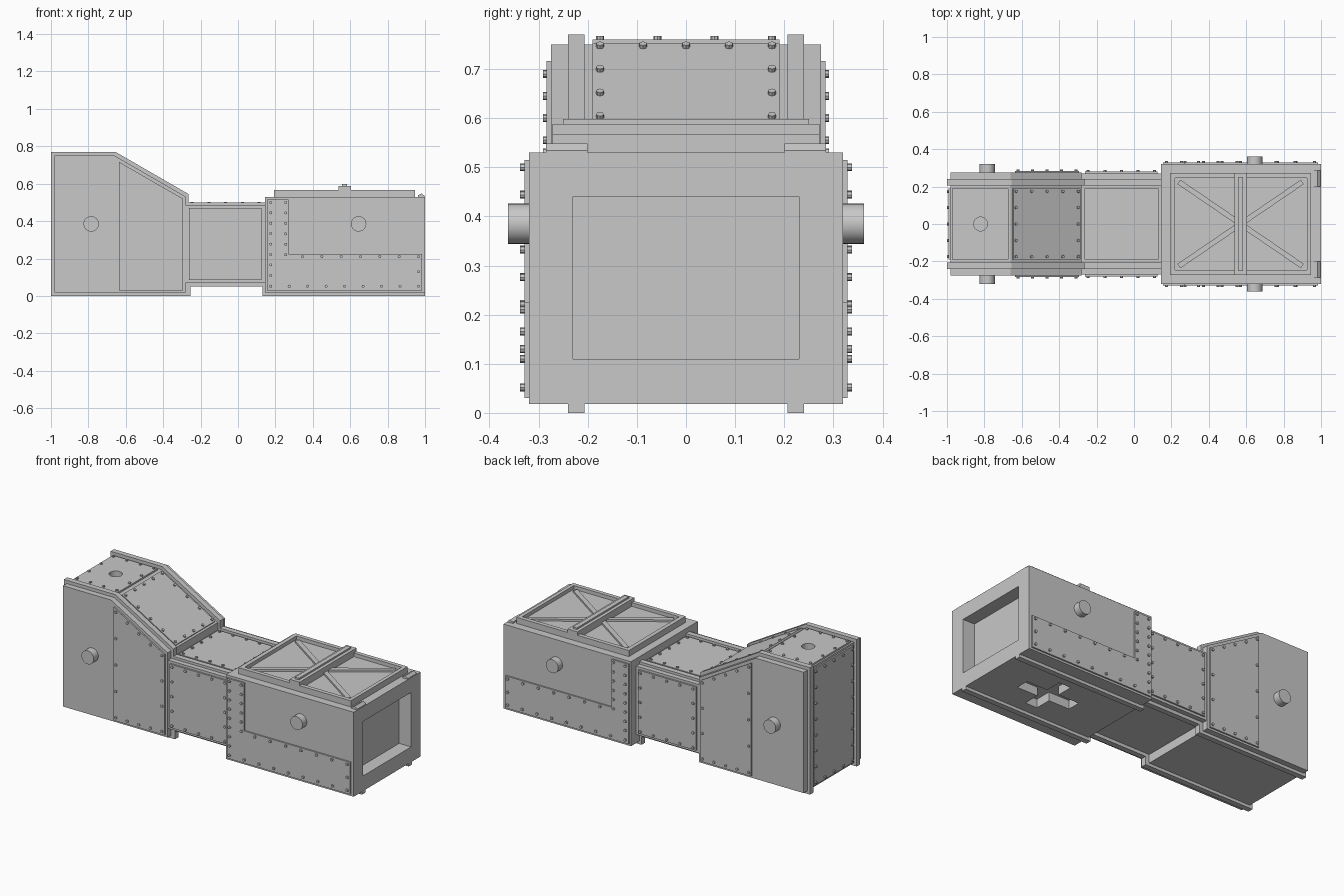
import bpy, bmesh, math
from mathutils import Matrix, Vector

cube = bpy.data.objects.get("Cube")
if cube:
    bpy.data.objects.remove(cube, do_unlink=True)

grey = bpy.data.materials.new("plain_grey")
grey.use_nodes = True
grey.diffuse_color = (0.58, 0.58, 0.58, 1)
grey.node_tree.nodes["Principled BSDF"].inputs["Base Color"].default_value = grey.diffuse_color


def frame(origin, u, v):
    """Working plane: u and v lie in it, local z points out of the surface."""
    u, v = Vector(u).normalized(), Vector(v).normalized()
    m = Matrix((u, v, u.cross(v))).transposed().to_4x4()
    m.translation = origin
    return m


X, Y, Z = Vector((1, 0, 0)), Vector((0, 1, 0)), Vector((0, 0, 1))


def finish(name, bm, mirror=False, smooth=False):
    bmesh.ops.recalc_face_normals(bm, faces=bm.faces)
    me = bpy.data.meshes.new(name)
    bm.to_mesh(me)
    bm.free()
    me.materials.append(grey)
    ob = bpy.data.objects.new(name, me)
    bpy.context.collection.objects.link(ob)
    if mirror:
        ob.modifiers.new("Mirror", "MIRROR").use_axis = (False, True, False)
    if smooth:
        bpy.ops.object.select_all(action="DESELECT")
        ob.select_set(True)
        bpy.context.view_layer.objects.active = ob
        bpy.ops.object.shade_smooth_by_angle(angle=math.radians(35))
    return ob


def prism(name, pts, z0, z1, mat, mirror=False):
    bm = bmesh.new()
    low = bm.faces.new([bm.verts.new((p[0], p[1], z0)) for p in pts])
    top = bmesh.ops.extrude_face_region(bm, geom=[low])["geom"]
    bmesh.ops.translate(bm, verts=[g for g in top if isinstance(g, bmesh.types.BMVert)],
                        vec=(0, 0, z1 - z0))
    bm.transform(mat)
    return finish(name, bm, mirror)


def rect(a, b, c, d):
    return [(a, c), (b, c), (b, d), (a, d)]


def box(name, x0, x1, y0, y1, z0, z1, mirror=False):
    return prism(name, rect(x0, x1, y0, y1), z0, z1, Matrix())


def studs(name, spots, z0, z1, mat, mirror=False, radius=0.008, sides=8):
    bm = bmesh.new()
    for a, b in spots:
        bmesh.ops.create_cone(bm, cap_ends=True, segments=sides, radius1=radius, radius2=radius,
                              depth=z1 - z0, matrix=mat @ Matrix.Translation((a, b, (z0 + z1) / 2)))
    return finish(name, bm, mirror, smooth=sides > 8)


def line(p, q, n):
    return [tuple(Vector(p).lerp(Vector(q), i / (n - 1))) for i in range(n)]


def border(a, b, c, d, na, nc):
    """Spots around a rectangle, na along the first axis, nc along the second."""
    return (line((a, c), (b, c), na) + line((a, d), (b, d), na)
            + line((a, c), (a, d), nc)[1:-1] + line((b, c), (b, d), nc)[1:-1])


def carve(ob, cutter):
    cutter.hide_render = True
    mod = ob.modifiers.new("Cut", "BOOLEAN")
    mod.operation, mod.solver, mod.object = "DIFFERENCE", "EXACT", cutter
    dg = bpy.context.evaluated_depsgraph_get()
    me = bpy.data.meshes.new_from_object(ob.evaluated_get(dg))
    ob.modifiers.clear()
    ob.data = me
    bpy.data.objects.remove(cutter, do_unlink=True)


side = frame((0, 0, 0), X, Z)      # local z points to the front, -y
flat = Matrix()

# Pair of full-length rails
prism("side_rail", [(-1, 0), (-.255, 0), (-.255, .05), (.13, .05), (.13, 0), (1, 0), (1, .02),
                    (.2, .02), (.2, .5), (-.265, .5), (-.265, .545), (-.655, .77), (-1, .77)],
      .207, .24, side, mirror=True)

# Tall sloped block
tall = prism("tall_block", [(-.982, .018), (-.28, .018), (-.28, .531), (-.66, .75), (-.982, .75)],
             -.275, .275, side)
prism("tall_side_plate", [(-.635, .03), (-.295, .03), (-.295, .52), (-.635, .716)],
      .27, .284, side, mirror=True)
studs("tall_side_rivets",
      line((-.62, .05), (-.62, .69), 5) + line((-.31, .05), (-.31, .51), 4)
      + line((-.62, .05), (-.31, .05), 5)[1:-1] + line((-.62, .69), (-.31, .51), 5)[1:-1],
      .28, .291, side, mirror=True)
studs("tall_trunnion", [(-.785, .385)], .26, .32, side, mirror=True, radius=.041, sides=32)

# Top plate with a round socket
top_plate = box("tall_top_plate", -.972, -.672, -.19, .19, .745, .76)
for part in (tall, top_plate):
    carve(part, studs("socket_cutter", [(-.82, 0)], .7, .8, flat, radius=.037, sides=32))
studs("tall_top_rivets", border(-.958, -.688, -.175, .175, 4, 4), .758, .767, flat)

# Sloped plate
slope = frame((-.47, 0, .6405), (.38, 0, -.219), Y)
prism("slope_plate", rect(-.208, .208, -.19, .19), -.005, .01, slope)
studs("slope_rivets", border(-.192, .192, -.175, .175, 5, 5), .008, .018, slope)

# End plate
end = frame((-.982, 0, 0), -Y, Z)
prism("end_plate", rect(-.19, .19, .03, .738), -.005, .009, end)
studs("end_rivets", border(-.175, .175, .048, .72, 5, 8), .007, .017, end)

# Middle link
box("middle_block", -.3, .16, -.27, .27, .07, .485)
prism("middle_side_plate", rect(-.262, .126, .085, .47), .265, .28, side, mirror=True)
studs("middle_side_rivets", border(-.245, .11, .1, .455, 5, 5), .278, .288, side, mirror=True)
box("middle_top_plate", -.265, .13, -.19, .19, .48, .495)
studs("middle_top_rivets", border(-.245, .112, -.175, .175, 5, 5), .493, .503, flat)

# Large box with an end recess and a cross-shaped recess underneath
big = box("large_box", .145, 1, -.32, .32, .018, .53)
carve(big, box("window_cutter", .92, 1.1, -.23, .23, .11, .44))
w, lx, ly = .04, .18, .14
cross = [(-lx, -w), (-w, -w), (-w, -ly), (w, -ly), (w, -w), (lx, -w),
         (lx, w), (w, w), (w, ly), (-w, ly), (-w, w), (-lx, w)]
carve(big, prism("cross_cutter", cross, -.1, .07, Matrix.Translation((.6, 0, 0))))
prism("box_side_plate", [(.155, .03), (.983, .03), (.983, .225), (.27, .225), (.27, .515), (.155, .515)],
      .315, .329, side, mirror=True)
studs("box_side_rivets",
      line((.175, .052), (.965, .052), 9) + line((.345, .21), (.965, .21), 7)
      + line((.175, .11), (.175, .5), 8) + line((.255, .22), (.255, .5), 6) + [(.965, .13)],
      .327, .338, side, mirror=True)
studs("box_trunnion", [(.645, .385)], .3, .362, side, mirror=True, radius=.041, sides=32)

# Lid: raised frame, diagonal braces, centre bar and hinges
lid = box("lid_frame", .193, .947, -.272, .272, .525, .567)
carve(lid, box("lid_cutter", .218, .925, -.247, .247, .545, .6))
for i, s in enumerate((-1, 1)):
    run = Vector((.33, s * .225, 0))
    brace = frame((.57, 0, .545), run, (-run.y, run.x, 0))
    prism("lid_brace_%d" % (i + 1), rect(-run.length, run.length, -.014, .014), -.005, .011 + i * .001, brace)
box("lid_bar", .537, .604, -.272, .272, .54, .588)
box("lid_bar_ridge", .557, .584, -.25, .25, .58, .598)
prism("hinge", [(.962, .52), (.998, .52), (.998, .534), (.982, .548), (.962, .538)],
      .2, .285, side, mirror=True)
